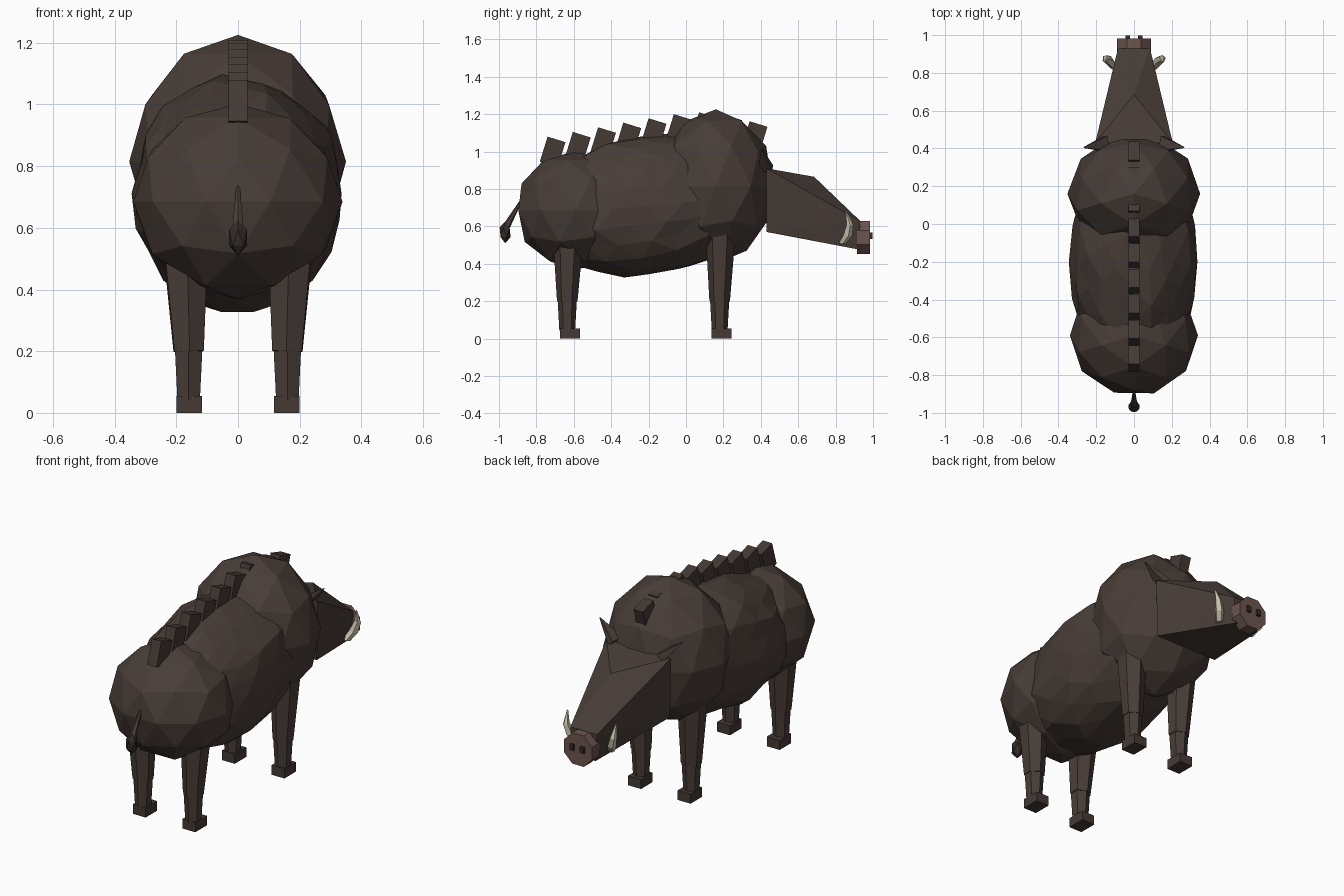
import bpy, bmesh, random
from math import pi
from mathutils import Vector, Matrix

if "Cube" in bpy.data.objects:
    bpy.data.objects.remove(bpy.data.objects["Cube"])
random.seed(4)


def material(name, rgb):
    m = bpy.data.materials.new(name)
    m.use_nodes = True
    m.diffuse_color = (*rgb, 1)
    m.node_tree.nodes["Principled BSDF"].inputs["Base Color"].default_value = (*rgb, 1)
    return m


hide = material("dark brown hide", (0.066, 0.047, 0.039))
bristle = material("bristle brown", (0.058, 0.042, 0.036))
dark = material("deep brown", (0.035, 0.025, 0.021))
snout_skin = material("snout pink brown", (0.15, 0.09, 0.075))
ivory = material("ivory", (0.6, 0.56, 0.43))


def finish(name, bm, mat):
    bmesh.ops.recalc_face_normals(bm, faces=bm.faces)
    me = bpy.data.meshes.new(name)
    bm.to_mesh(me)
    bm.free()
    me.materials.append(mat)
    ob = bpy.data.objects.new(name, me)
    bpy.context.collection.objects.link(ob)
    return ob


def blob(name, centre, radii, level, noise, shear=0.0, mat=hide):
    """Faceted ellipsoid with a little roughness, one vertex pointing to the tail."""
    bm = bmesh.new()
    bmesh.ops.create_icosphere(bm, subdivisions=level, radius=1,
                               matrix=Matrix.Rotation(-pi / 2, 4, "Z"))
    for v in bm.verts:
        p = v.co * (1 + random.uniform(-noise, noise))
        v.co = Vector(centre) + Vector(a * b for a, b in zip(p, radii))
        v.co.z += shear * (v.co.y - centre[1])
    return finish(name, bm, mat)


def box(name, centre, size, mat, tilt=0.0):
    bm = bmesh.new()
    m = Matrix.Translation(centre) @ Matrix.Rotation(tilt, 4, "X") @ Matrix.Diagonal((*size, 1))
    bmesh.ops.create_cube(bm, size=1, matrix=m)
    return finish(name, bm, mat)


def tube(name, points, radii, sides, mat, flat=1.0):
    """Tapered faceted tube through the points."""
    bm = bmesh.new()
    pts = [Vector(p) for p in points]
    turn = (pts[-1] - pts[0]).to_track_quat("Z", "Y")
    rings = []
    for p, r in zip(pts, radii):
        ring = []
        for i in range(sides):
            spin = Matrix.Rotation(2 * pi * (i + 0.5) / sides, 3, "Z")
            c = spin @ Vector((r, 0, 0))
            c.y *= flat
            ring.append(bm.verts.new(p + turn @ c))
        rings.append(ring)
    for a, b in zip(rings, rings[1:]):
        for i in range(sides):
            j = (i + 1) % sides
            bm.faces.new((a[i], a[j], b[j], b[i]))
    bm.faces.new(rings[0])
    bm.faces.new(rings[-1])
    return finish(name, bm, mat)


# Torso masses
blob("body", (0, -0.2, 0.712), (0.342, 0.62, 0.375), 3, 0.035, 0.09)
blob("shoulder_hump", (0, 0.16, 0.815), (0.35, 0.315, 0.41), 2, 0.01)
blob("rump", (0, -0.59, 0.685), (0.34, 0.32, 0.32), 2, 0.01)

# Wedge head with a raised brow point
bm = bmesh.new()
for s in (-1, 1):
    for co in ((0.205, 0.43, 0.91), (0.2, 0.43, 0.57), (0.085, 0.93, 0.63), (0.075, 0.93, 0.475)):
        bm.verts.new((s * co[0], co[1], co[2]))
bm.verts.new((0, 0.685, 0.865))
bmesh.ops.convex_hull(bm, input=bm.verts)
finish("head", bm, hide)

# Snout
tube("snout", [(0, 0.915, 0.54), (0, 0.983, 0.54)], [0.096, 0.096], 8, snout_skin)

# Spine bristles, leaning forward
tops = (0.998, 1.023, 1.048, 1.073, 1.096, 1.118, 1.128, 1.115, 1.08)
for i, z in enumerate(tops):
    box(f"bristle_{i + 1}", (0, -0.713 + 0.135 * i, z), (0.06, 0.1, 0.14), bristle, -0.3)

# Paired parts
for side, s in (("left", 1), ("right", -1)):
    box(f"{side}_nostril", (s * 0.033, 0.985, 0.55), (0.024, 0.024, 0.034), dark)
    tube(f"{side}_ear", [(s * 0.15, 0.425, 0.91), (s * 0.265, 0.405, 1.01)],
         [0.055, 0.004], 4, hide, 0.6)
    tube(f"{side}_tusk",
         [(s * 0.108, 0.835, 0.51), (s * 0.132, 0.865, 0.555), (s * 0.15, 0.876, 0.61),
          (s * 0.155, 0.857, 0.68)],
         [0.02, 0.025, 0.019, 0.004], 5, ivory)
    for end, y, hy, top in (("front", 0.18, 0.19, 0.56), ("hind", -0.635, -0.62, 0.52)):
        x = s * 0.16
        tube(f"{end}_{side}_upper_leg", [(x, y, 0.2), (x + s * 0.01, y + 0.005, top)],
             [0.055, 0.08], 6, hide)
        tube(f"{end}_{side}_lower_leg", [(x, y, 0.04), (x, y, 0.2)], [0.042, 0.051], 6, hide)
        box(f"{end}_{side}_hoof", (s * 0.158, hy, 0.0275), (0.082, 0.105, 0.055), bristle)

# Tail with a tuft
tube("tail", [(0, -0.88, 0.74), (0, -0.96, 0.6)], [0.006, 0.02], 6, hide)
blob("tail_tuft", (0, -0.967, 0.568), (0.034, 0.033, 0.058), 1, 0, mat=dark)
